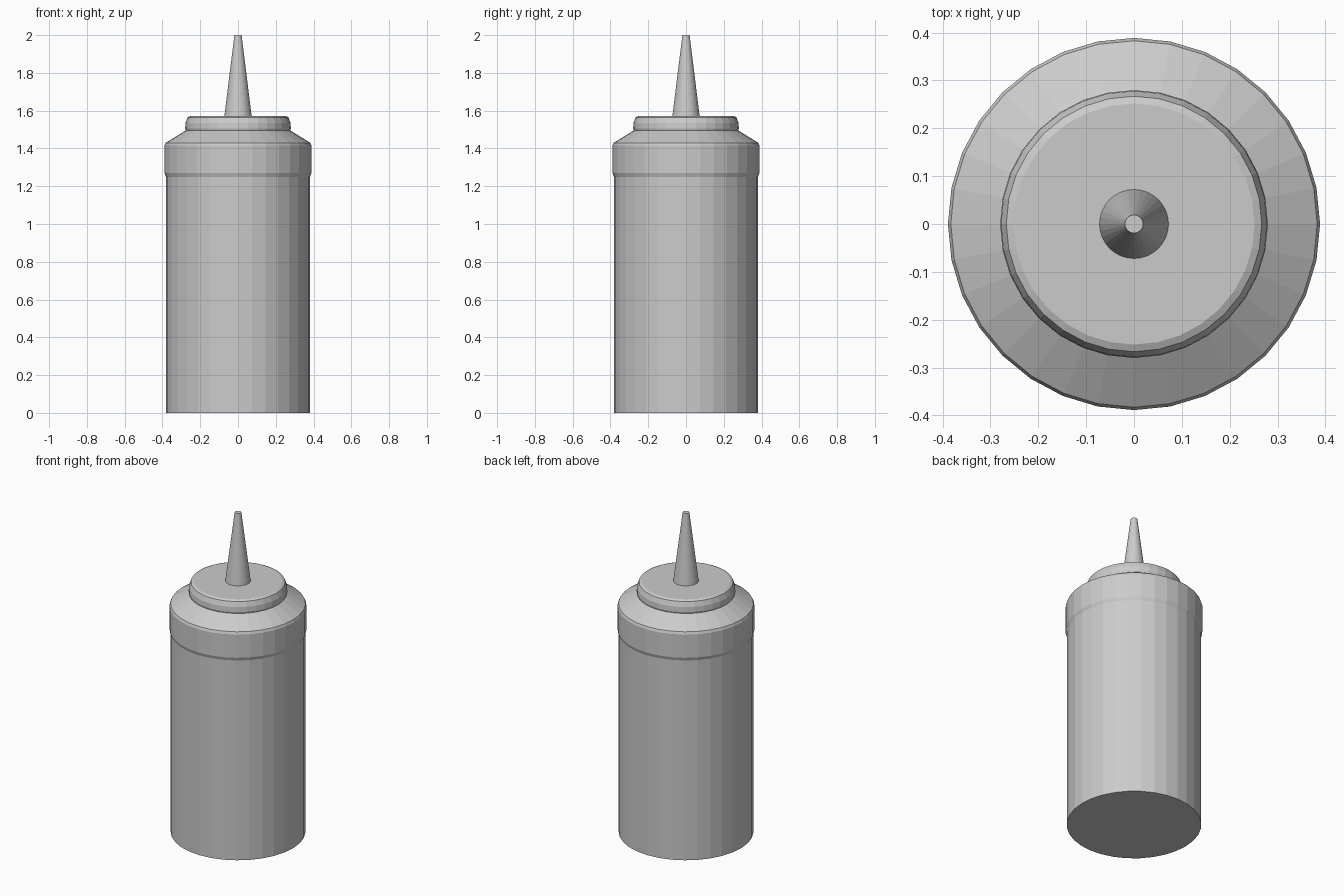
import bpy
import bmesh
from math import cos, sin, pi

if "Cube" in bpy.data.objects:
    bpy.data.objects.remove(bpy.data.objects["Cube"])

SIDES = 32


def lathe(name, profile):
    """Revolve (radius, z) points around z and close both ends."""
    bm = bmesh.new()
    rings = [[bm.verts.new((r * cos(2 * pi * i / SIDES), r * sin(2 * pi * i / SIDES), z))
              for i in range(SIDES)] for r, z in profile]
    for low, high in zip(rings, rings[1:]):
        for i in range(SIDES):
            j = (i + 1) % SIDES
            bm.faces.new((low[i], low[j], high[j], high[i]))
    bm.faces.new(rings[0][::-1])
    bm.faces.new(rings[-1])
    mesh = bpy.data.meshes.new(name)
    bm.to_mesh(mesh)
    bm.free()
    obj = bpy.data.objects.new(name, mesh)
    bpy.context.collection.objects.link(obj)
    return obj


# Bottle with lower collar step, collar, sloped shoulder and rounded cap disc
lathe("bottle_body", [
    (0.382, 0.0), (0.382, 1.25), (0.389, 1.27), (0.389, 1.415), (0.383, 1.43),
    (0.277, 1.495), (0.28, 1.505), (0.278, 1.535), (0.267, 1.565), (0.252, 1.572),
])

# Tapered squeeze nozzle
lathe("nozzle", [(0.073, 1.565), (0.019, 2.0)])
